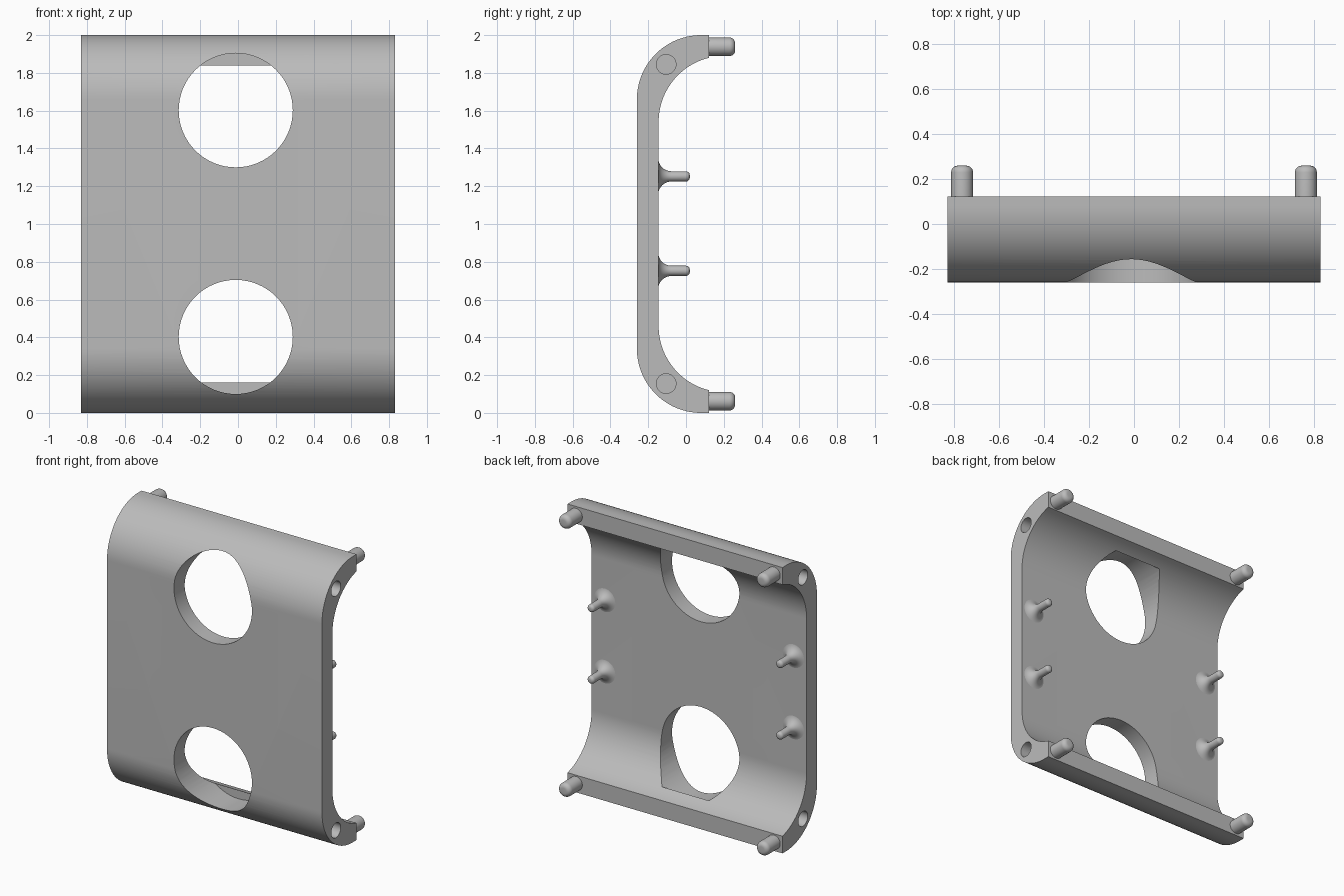
import bpy, bmesh, math
from mathutils import Vector, Matrix

cube = bpy.data.objects.get("Cube")
if cube:
    bpy.data.objects.remove(cube, do_unlink=True)

grey = bpy.data.materials.new("plain grey")
grey.use_nodes = True
colour = (0.5, 0.5, 0.5, 1)
grey.diffuse_color = colour
grey.node_tree.nodes["Principled BSDF"].inputs["Base Color"].default_value = colour


def make_object(name, bm):
    bmesh.ops.recalc_face_normals(bm, faces=bm.faces)
    mesh = bpy.data.meshes.new(name)
    bm.to_mesh(mesh)
    bm.free()
    mesh.materials.append(grey)
    obj = bpy.data.objects.new(name, mesh)
    bpy.context.collection.objects.link(obj)
    return obj


def select(obj):
    bpy.ops.object.select_all(action='DESELECT')
    obj.select_set(True)
    bpy.context.view_layer.objects.active = obj


def smooth(obj):
    select(obj)
    bpy.ops.object.shade_smooth_by_angle(angle=math.radians(30))


def arc(cx, cy, r, start, end, steps):
    angles = [math.radians(start + (end - start) * i / steps) for i in range(steps + 1)]
    return [(cx + r * math.cos(a), cy + r * math.sin(a)) for a in angles]


def lathe(name, profile, place, steps=32):
    """Turn (radius, y) points round the y axis."""
    bm = bmesh.new()
    verts = [bm.verts.new((r, y, 0)) for r, y in profile]
    edges = [bm.edges.new(pair) for pair in zip(verts, verts[1:])]
    bmesh.ops.spin(bm, geom=verts + edges, cent=(0, 0, 0), axis=(0, 1, 0),
                   angle=math.tau, steps=steps)
    bmesh.ops.remove_doubles(bm, verts=bm.verts, dist=0.0005)
    bmesh.ops.translate(bm, verts=bm.verts, vec=place)
    obj = make_object(name, bm)
    smooth(obj)
    return obj


def cut_cylinder(target, radius, start, end):
    """Bore a round hole between two points."""
    start, end = Vector(start), Vector(end)
    axis = end - start
    bm = bmesh.new()
    turn = axis.to_track_quat('Z', 'Y').to_matrix().to_4x4()
    bmesh.ops.create_cone(bm, cap_ends=True, segments=64, radius1=radius, radius2=radius,
                          depth=axis.length,
                          matrix=Matrix.Translation((start + end) / 2) @ turn)
    cutter = make_object("cutter", bm)
    cutter.hide_render = True
    mod = target.modifiers.new("hole", 'BOOLEAN')
    mod.operation = 'DIFFERENCE'
    mod.solver = 'EXACT'
    mod.object = cutter
    select(target)
    bpy.ops.object.modifier_apply(modifier=mod.name)
    bpy.data.objects.remove(cutter, do_unlink=True)


# Curved panel: half of the C section, mirrored about mid height
half_width, lip = 0.832, 0.122
outer = [(lip, 2)] + arc(0.08, 1.66, 0.34, 90, 180, 28)
inner = arc(0.205, 1.54, 0.35, 180, 104, 28)
inner[-1] = (lip, 1.88)
flip = lambda pts: [(y, 2 - z) for y, z in reversed(pts)]
section = outer + flip(outer) + flip(inner) + inner
bm = bmesh.new()
end_face = bm.faces.new([bm.verts.new((-half_width, y, z)) for y, z in section])
grown = bmesh.ops.extrude_face_region(bm, geom=[end_face])["geom"]
bmesh.ops.translate(bm, verts=[v for v in grown if isinstance(v, bmesh.types.BMVert)],
                    vec=(2 * half_width, 0, 0))
panel = make_object("curved_panel", bm)

# Round windows stop short of the lips; blind sockets in both ends
for z in (0.402, 1.602):
    cut_cylinder(panel, 0.302, (-0.012, -0.5, z), (-0.012, 0.024, z))
for z in (0.155, 1.845):
    for side in (-1, 1):
        cut_cylinder(panel, 0.052, (side * 0.68, -0.105, z), (side * 0.9, -0.105, z))
smooth(panel)

# Rounded pegs on the lips
peg = [(0, -0.02), (0.049, -0.02)] + arc(0.019, 0.108, 0.03, 0, 90, 6) + [(0, 0.138)]
# Flared posts on the inner wall
post = [(0, -0.005), (0.095, -0.005)] + arc(0.097, 0.07, 0.07, 270, 180, 10)
post += arc(0.007, 0.147, 0.02, 0, 90, 5) + [(0, 0.167)]
for side, word in ((1, "left"), (-1, "right")):
    for level, peg_z, post_z in (("lower", 0.062, 0.752), ("upper", 1.938, 1.252)):
        lathe(f"{level}_{word}_peg", peg, (side * 0.766, lip, peg_z))
        lathe(f"{level}_{word}_post", post, (side * 0.73, -0.147, post_z))
